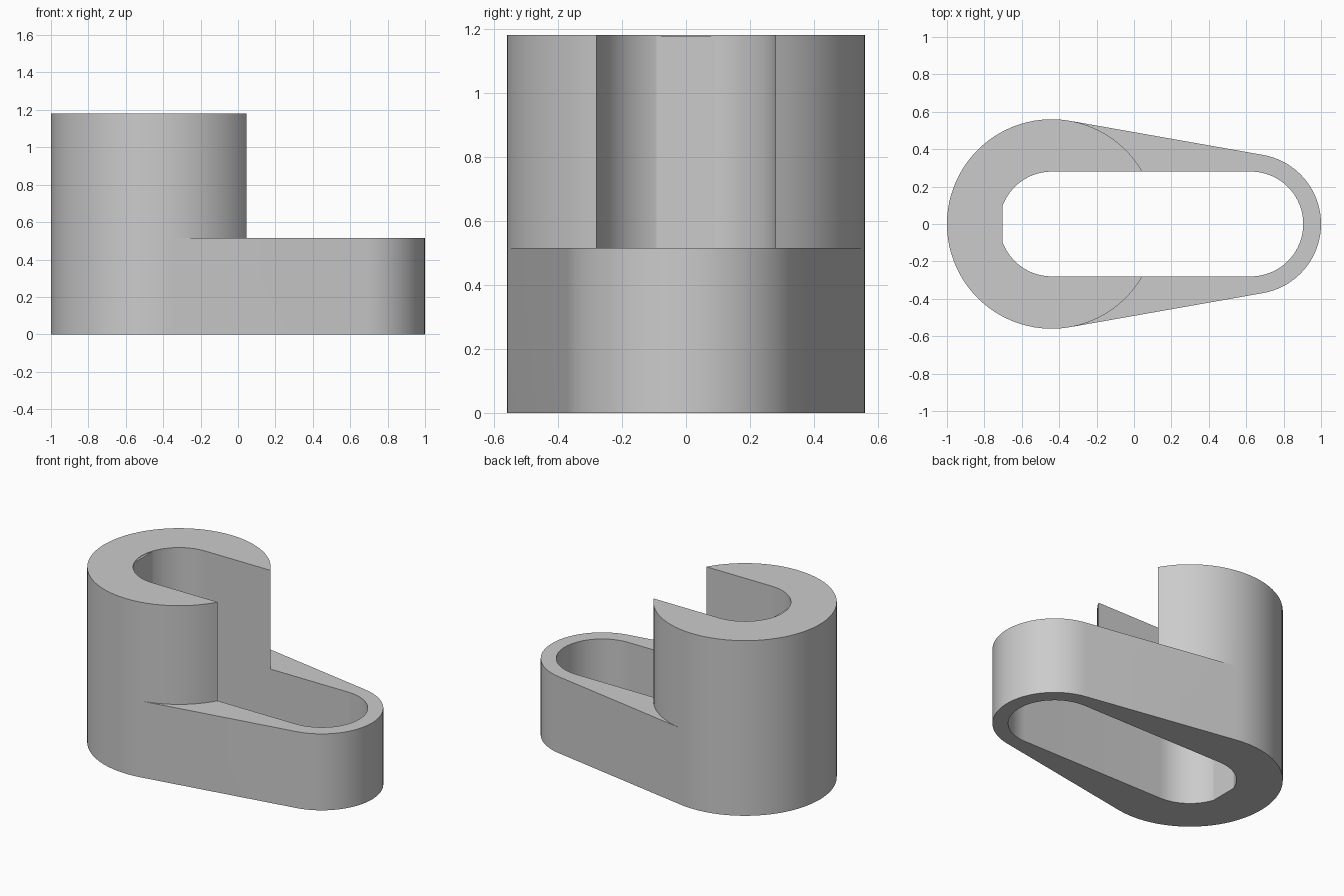
import bpy, bmesh
from math import acos, asin, cos, sin, radians, degrees, sqrt

cube = bpy.data.objects.get("Cube")
if cube:
    bpy.data.objects.remove(cube, do_unlink=True)

# Main dimensions
BIG_X, BIG_R = -0.44, 0.56        # tall round end
SMALL_X, SMALL_R = 0.625, 0.375   # low round end
SLOT_R = 0.28                     # half width of the slot
LOW, HIGH = 0.515, 1.18           # arm and tower heights
FLAT_X, FLAT_TOP = -0.704, 1.176  # flat pad at the closed end of the slot

grey = bpy.data.materials.new("plain grey")
grey.use_nodes = True
COLOUR = (0.6, 0.6, 0.6, 1)
grey.diffuse_color = COLOUR
grey.node_tree.nodes["Principled BSDF"].inputs["Base Color"].default_value = COLOUR


def arc(cx, r, a0, a1):
    """Points on a circle centred on the x axis, angles in degrees."""
    n = max(2, round(abs(a1 - a0) / 4))
    angles = [radians(a0 + (a1 - a0) * i / n) for i in range(n + 1)]
    return [(cx + r * cos(a), r * sin(a)) for a in angles]


def wall(bm, points, z0, z1):
    for (ax, ay), (bx, by) in zip(points, points[1:]):
        bm.faces.new([bm.verts.new(p) for p in
                      ((ax, ay, z0), (bx, by, z0), (bx, by, z1), (ax, ay, z1))])


def cap(bm, points, z):
    bm.faces.new([bm.verts.new((x, y, z)) for x, y in points])


def finish(bm, name):
    bmesh.ops.remove_doubles(bm, verts=bm.verts, dist=1e-5)
    bmesh.ops.recalc_face_normals(bm, faces=bm.faces)
    mesh = bpy.data.meshes.new(name)
    bm.to_mesh(mesh)
    bm.free()
    mesh.materials.append(grey)
    obj = bpy.data.objects.new(name, mesh)
    bpy.context.collection.objects.link(obj)
    bpy.ops.object.select_all(action='DESELECT')
    obj.select_set(True)
    bpy.context.view_layer.objects.active = obj
    bpy.ops.object.shade_smooth_by_angle(angle=radians(30))
    return obj


# Angles where the straight sides touch the circles, and where the slot cuts the tower
tangent = degrees(acos((BIG_R - SMALL_R) / (SMALL_X - BIG_X)))
mouth = degrees(asin(SLOT_R / BIG_R))

# Plan curves
seam_back = arc(BIG_X, BIG_R, mouth, tangent)
seam_front = arc(BIG_X, BIG_R, -tangent, -mouth)
tower_outside = arc(BIG_X, BIG_R, tangent, 360 - tangent)
tower_slot = [seam_front[-1]] + arc(BIG_X, SLOT_R, 270, 90) + [seam_back[0]]
arm_outside = [seam_back[-1]] + arc(SMALL_X, SMALL_R, tangent, -tangent) + [seam_front[0]]
arm_slot = [seam_front[-1]] + arc(SMALL_X, SLOT_R, -90, 90) + [seam_back[0]]

# Slotted body: C-shaped tower joined to the low tapered arm
tower_plan = seam_back + tower_outside[1:] + seam_front[1:] + tower_slot[1:-1]
arm_plan = arm_outside + seam_front[1:] + arm_slot[1:-1] + seam_back[:-1]
bm = bmesh.new()
for side in (tower_outside, tower_slot, arm_outside, arm_slot):
    wall(bm, side, 0, LOW)
for side in (tower_outside, tower_slot, seam_back, seam_front):
    wall(bm, side, LOW, HIGH)
for plan, top in ((tower_plan, HIGH), (arm_plan, LOW)):
    cap(bm, plan, 0)
    cap(bm, plan, top)
finish(bm, "slotted_body")

# Thin flat pad filling the closed end of the slot
half = degrees(acos((BIG_X - FLAT_X) / SLOT_R))
pad_plan = arc(BIG_X, SLOT_R, 180 - half, 180 + half)
bm = bmesh.new()
wall(bm, pad_plan + pad_plan[:1], 0, FLAT_TOP)
cap(bm, pad_plan, 0)
cap(bm, pad_plan, FLAT_TOP)
finish(bm, "slot_end_pad")
